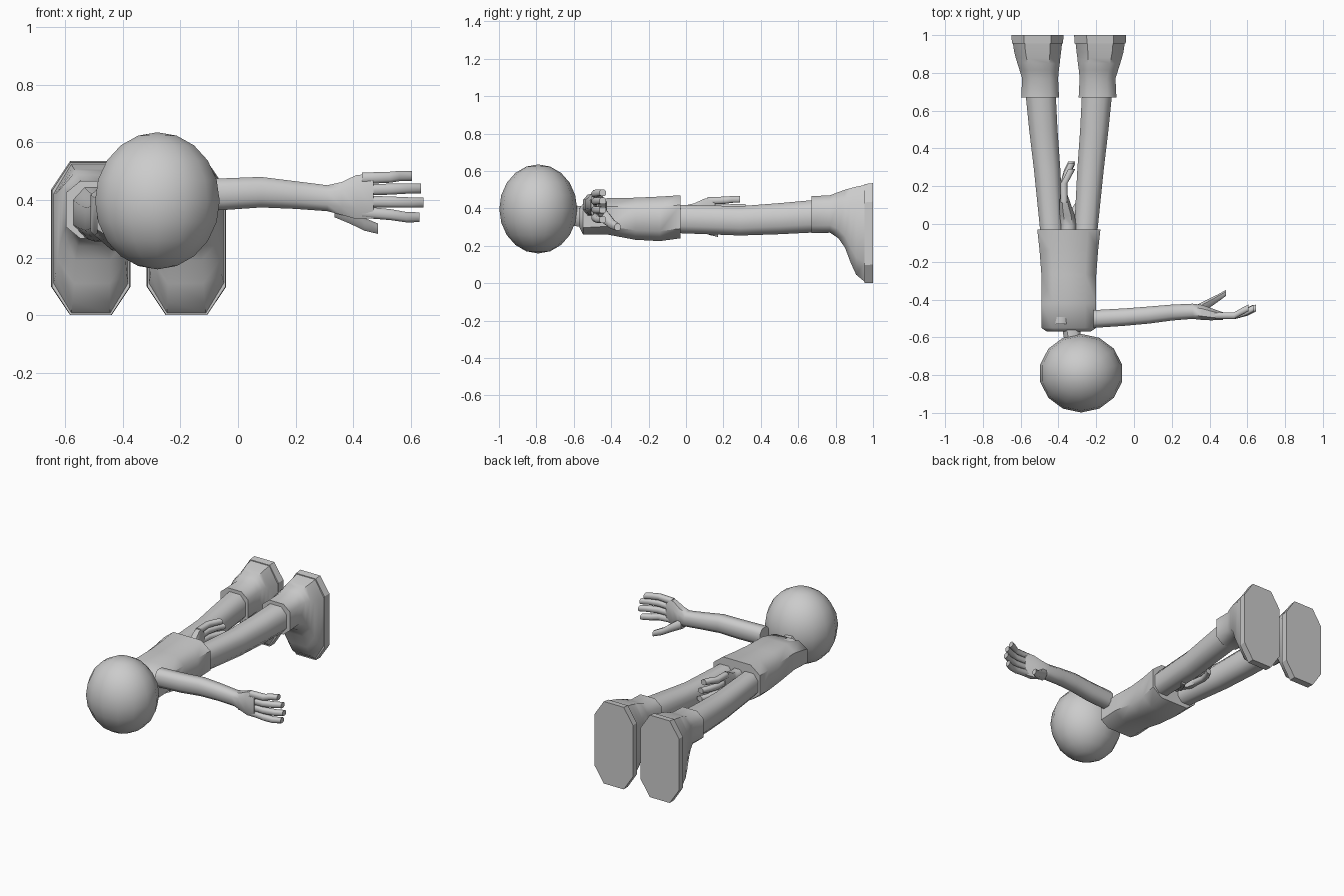
import bpy, bmesh
from math import pi, cos, sin
from mathutils import Vector, Matrix

cube = bpy.data.objects.get("Cube")
if cube:
    bpy.data.objects.remove(cube, do_unlink=True)

grey = bpy.data.materials.new("plain_grey")
grey.use_nodes = True
GREY = (0.6, 0.6, 0.6, 1)
grey.diffuse_color = GREY
grey.node_tree.nodes["Principled BSDF"].inputs["Base Color"].default_value = GREY

MID = -0.345      # body centre line


def finish(name, bm, angle=50):
    bmesh.ops.recalc_face_normals(bm, faces=bm.faces)
    mesh = bpy.data.meshes.new(name)
    bm.to_mesh(mesh)
    bm.free()
    mesh.materials.append(grey)
    ob = bpy.data.objects.new(name, mesh)
    bpy.context.collection.objects.link(ob)
    bpy.ops.object.select_all(action='DESELECT')
    ob.select_set(True)
    bpy.context.view_layer.objects.active = ob
    bpy.ops.object.shade_smooth_by_angle(angle=angle * pi / 180)
    return ob


def octagon(a, b, cut_a=0.5, cut_b=0.5):
    """Chamfered rectangle with half sizes a and b."""
    p, q = a * (1 - cut_a), b * (1 - cut_b)
    return [(a, -q), (a, q), (p, b), (-p, b), (-a, q), (-a, -q), (-p, -b), (p, -b)]


def loft(name, rings, angle=50):
    """Join equal rings of points and cap both ends."""
    bm = bmesh.new()
    loops = [[bm.verts.new(p) for p in ring] for ring in rings]
    for one, two in zip(loops, loops[1:]):
        for i in range(len(one)):
            j = (i + 1) % len(one)
            bm.faces.new((one[i], one[j], two[j], two[i]))
    bm.faces.new(loops[0])
    bm.faces.new(loops[-1])
    return finish(name, bm, angle)


def body_loft(name, sections, cut_a=0.5, cut_b=0.5, angle=50):
    """Sections along y: (y, centre x, half width, low z, high z)."""
    rings = []
    for y, cx, w, lo, hi in sections:
        rings.append([(cx + a, y, (lo + hi) / 2 + b)
                      for a, b in octagon(w, (hi - lo) / 2, cut_a, cut_b)])
    return loft(name, rings, angle)


def limb(name, sections, place):
    """Sections along the arm: (x, y, z, half y, half z)."""
    rings = [[place(x, y + a, z + b) for a, b in octagon(ry, rz)]
             for x, y, z, ry, rz in sections]
    return loft(name, rings)


# Head
bm = bmesh.new()
bmesh.ops.create_uvsphere(bm, u_segments=14, v_segments=10, radius=1)
bmesh.ops.transform(bm, verts=bm.verts, matrix=Matrix.Translation((-0.28, -0.79, 0.397))
                    @ Matrix.Diagonal((0.222, 0.208, 0.238, 1)))
finish("head", bm, 60)

# Neck and torso
body_loft("neck", [(-0.64, -0.32, 0.045, 0.31, 0.42), (-0.54, -0.335, 0.047, 0.3, 0.41)])
body_loft("torso", [
    (-0.57, MID, 0.115, 0.30, 0.40),
    (-0.55, MID, 0.145, 0.26, 0.425),
    (-0.42, MID, 0.145, 0.26, 0.455),
    (-0.27, MID, 0.145, 0.232, 0.457),
    (-0.14, MID, 0.155, 0.225, 0.463),
    (-0.03, MID, 0.167, 0.24, 0.47)], 0.4, 0.45)

# Legs, boots and soles on both sides
for side, s in (("left", 1), ("right", -1)):
    def cx(d):
        return MID + s * d
    body_loft(side + "_leg", [
        (-0.1, cx(0.085), 0.06, 0.27, 0.42),
        (0.29, cx(0.115), 0.07, 0.255, 0.412),
        (0.5, cx(0.135), 0.075, 0.262, 0.428),
        (0.7, cx(0.15), 0.08, 0.272, 0.446)])
    body_loft(side + "_boot", [
        (0.67, cx(0.152), 0.1, 0.267, 0.465),
        (0.77, cx(0.152), 0.095, 0.27, 0.47),
        (0.815, cx(0.157), 0.104, 0.24, 0.487),
        (0.85, cx(0.16), 0.112, 0.19, 0.5),
        (0.88, cx(0.163), 0.118, 0.11, 0.508),
        (0.91, cx(0.165), 0.124, 0.045, 0.516),
        (0.957, cx(0.166), 0.13, 0.006, 0.525)], 0.48, 0.4)
    body_loft(side + "_sole", [
        (0.955, cx(0.166), 0.135, 0.0, 0.53),
        (1.0, cx(0.166), 0.138, 0.0, 0.535)], 0.48, 0.37, 30)


# Arms: one reaches sideways, the other lies straight down the body
def reach_out(x, y, z):
    return (x, y, z)


def hang_down(x, y, z):
    return (y + 0.115, x - 0.315, z - 0.035)


FINGERS = {"index": (0.475, 0.483, 0.605), "middle": (0.435, 0.44, 0.635),
           "ring": (0.395, 0.391, 0.645), "little": (0.358, 0.34, 0.63)}

for side, place in (("left", reach_out), ("right", hang_down)):
    limb(side + "_arm", [
        (-0.215, -0.503, 0.418, 0.047, 0.055),
        (-0.05, -0.493, 0.42, 0.046, 0.055),
        (0.08, -0.482, 0.427, 0.045, 0.053),
        (0.2, -0.469, 0.417, 0.042, 0.048),
        (0.31, -0.462, 0.406, 0.04, 0.045),
        (0.36, -0.468, 0.405, 0.04, 0.057),
        (0.41, -0.478, 0.41, 0.032, 0.076),
        (0.47, -0.487, 0.414, 0.02, 0.078)], place)
    for finger, (z0, z1, tip) in FINGERS.items():
        limb(f"{side}_{finger}_finger", [
            (0.43, -0.485, z0, 0.018, 0.02),
            (0.53, -0.486, (z0 + z1) / 2, 0.018, 0.019),
            (tip - 0.045, -0.468, z1, 0.018, 0.018),
            (tip, -0.445, z1, 0.018, 0.017)], place)
    limb(side + "_thumb", [
        (0.335, -0.457, 0.375, 0.03, 0.035),
        (0.39, -0.425, 0.345, 0.026, 0.028),
        (0.44, -0.395, 0.315, 0.02, 0.022),
        (0.487, -0.365, 0.3, 0.016, 0.018)], place)
